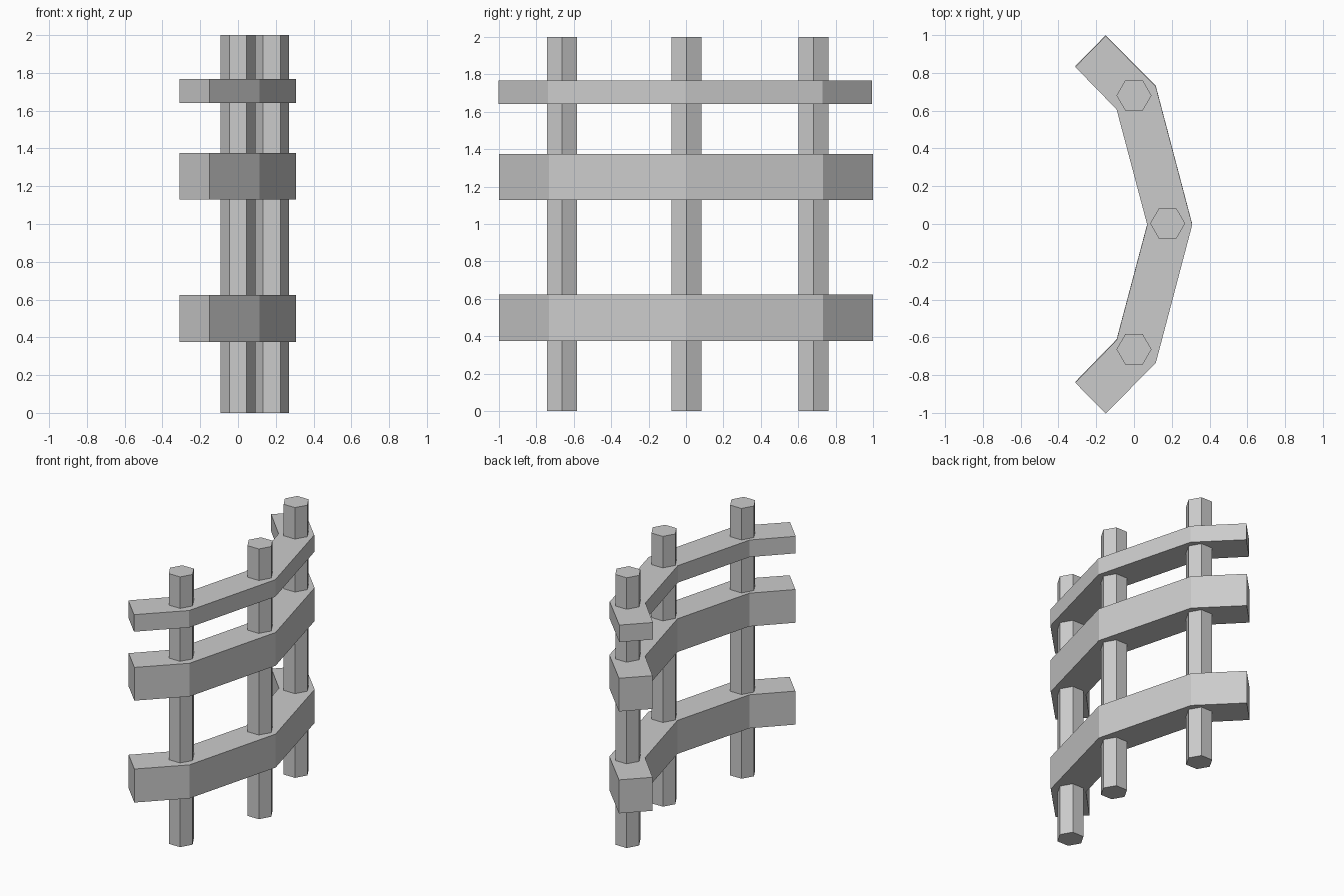
import bpy, bmesh
from math import cos, sin, pi

if "Cube" in bpy.data.objects:
    bpy.data.objects.remove(bpy.data.objects["Cube"])


def prism(name, outline, z0, z1):
    """Extrude a counter-clockwise XY outline from z0 up to z1."""
    bm = bmesh.new()
    face = bm.faces.new([bm.verts.new((x, y, z0)) for x, y in outline])
    ext = bmesh.ops.extrude_face_region(bm, geom=[face])
    verts = [g for g in ext["geom"] if isinstance(g, bmesh.types.BMVert)]
    bmesh.ops.translate(bm, verts=verts, vec=(0, 0, z1 - z0))
    bmesh.ops.recalc_face_normals(bm, faces=bm.faces)
    mesh = bpy.data.meshes.new(name)
    bm.to_mesh(mesh)
    bm.free()
    obj = bpy.data.objects.new(name, mesh)
    bpy.context.collection.objects.link(obj)
    return obj


# Hexagonal upright posts
R = 0.0925
for name, cx, cy in (("front_post", 0, -0.663), ("middle_post", 0.178, 0.003),
                     ("back_post", 0, 0.68)):
    hexagon = [(cx + R * cos(i * pi / 3), cy + R * sin(i * pi / 3)) for i in range(6)]
    prism(name, hexagon, 0, 2)

# Bent rails: half outline mirrored across y = 0
outer = [(0.308, 0), (0.115, 0.732), (-0.15, 0.998)]
inner = [(-0.311, 0.835), (-0.092, 0.61), (0.07, 0)]
half = outer + inner
outline = half + [(x, -y) for x, y in reversed(half[1:-1])]
for name, z0, z1, dy in (("lower_rail", 0.375, 0.623, 0), ("middle_rail", 1.129, 1.375, 0),
                         ("top_rail", 1.641, 1.767, -0.004)):
    prism(name, [(x, y + dy) for x, y in outline], z0, z1)
